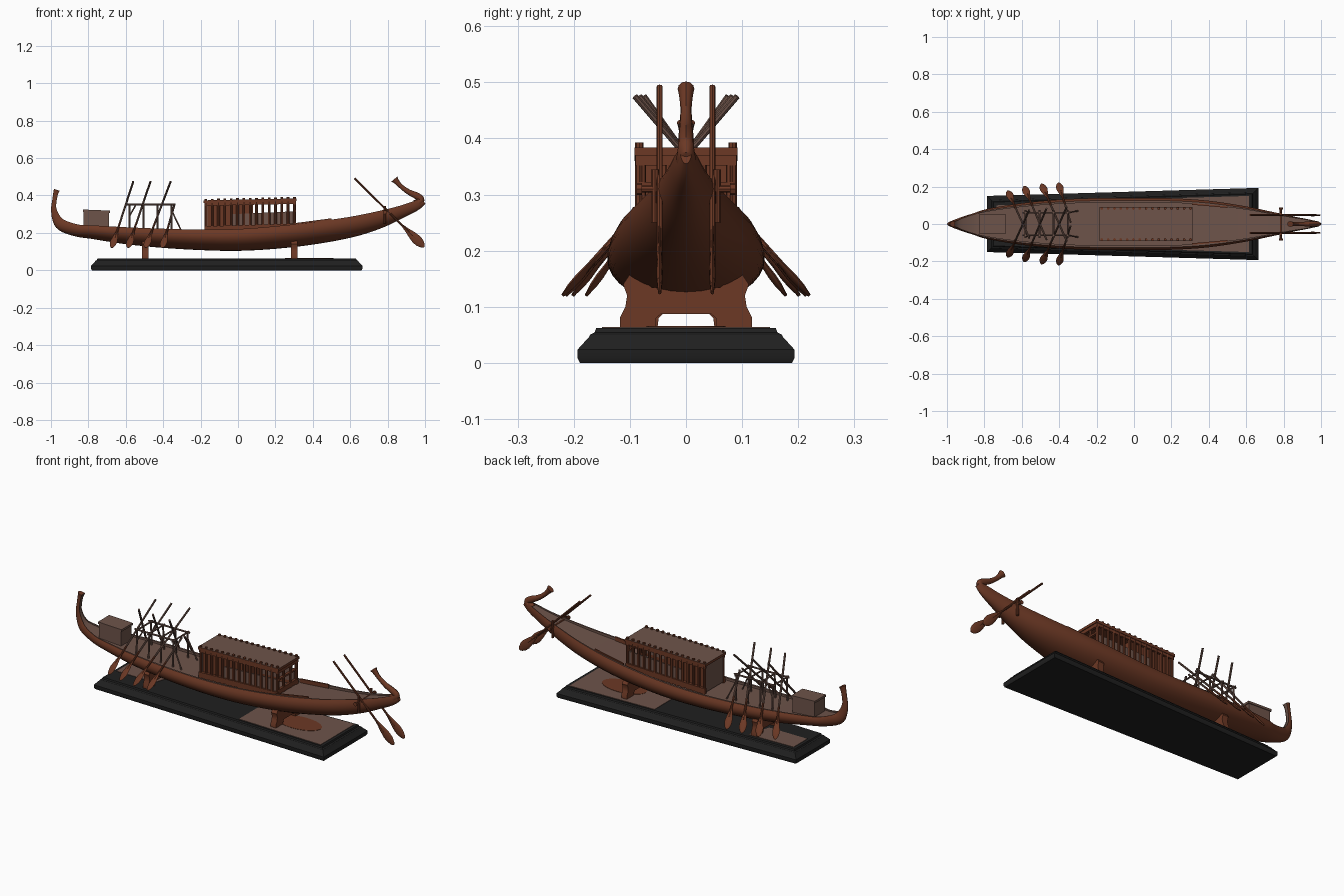
import bpy, bmesh, math
from mathutils import Vector as V

if "Cube" in bpy.data.objects:
    bpy.data.objects.remove(bpy.data.objects["Cube"])


def material(name, rgb):
    m = bpy.data.materials.new(name)
    m.diffuse_color = (*rgb, 1)
    m.use_nodes = True
    m.node_tree.nodes["Principled BSDF"].inputs["Base Color"].default_value = m.diffuse_color
    return m


RED = material("red brown wood", (0.150, 0.040, 0.018))
GREY = material("grey brown wood", (0.155, 0.088, 0.068))
BLACK = material("black base", (0.014, 0.014, 0.014))


def finish(name, bm, *mats):
    bmesh.ops.recalc_face_normals(bm, faces=bm.faces)
    me = bpy.data.meshes.new(name)
    for f in bm.faces:
        f.smooth = True
    bm.to_mesh(me)
    bm.free()
    for m in mats:
        me.materials.append(m)
    me.set_sharp_from_angle(angle=math.radians(35))
    ob = bpy.data.objects.new(name, me)
    bpy.context.collection.objects.link(ob)
    return ob


def loft(bm, rings, mat=lambda k: 0):
    """Join closed rings of points and cap both ends; mat picks a material per strip."""
    vs = [[bm.verts.new(p) for p in r] for r in rings]
    n = len(vs[0])
    for a, b in zip(vs, vs[1:]):
        for k in range(n):
            f = bm.faces.new((a[k], a[(k + 1) % n], b[(k + 1) % n], b[k]))
            f.material_index = mat(k)
    bm.faces.new(vs[0])
    bm.faces.new(vs[-1])


def box(bm, x0, x1, y0, y1, z0, z1, rise=0.0):
    loft(bm, [[(x, y0, z0 + d), (x, y1, z0 + d), (x, y1, z1 + d), (x, y0, z1 + d)]
              for x, d in ((x0, 0), (x1, rise))])


def rod(bm, p, q, r, n=8):
    p, q = V(p), V(q)
    d = (q - p).normalized()
    u = d.cross(V((0, 1, 0)) if abs(d.y) < .9 else V((1, 0, 0))).normalized()
    w = d.cross(u)
    loft(bm, [[c + (u * math.cos(a) + w * math.sin(a)) * r
               for a in (2 * math.pi * k / n for k in range(n))] for c in (p, q)])


def blade(bm, tip, top, length, half, thick, wide):
    """Leaf-shaped blade from the tip up the pole."""
    tip = V(tip)
    d = (V(top) - tip).normalized()
    t = d.cross(V(wide)).normalized()
    w = t.cross(d)
    prof = [(0, .15), (.06, .55), (.2, .9), (.35, 1), (.55, .8), (.8, .42), (1, .22)]
    loft(bm, [[tip + d * length * s + w * half * k * math.cos(a) + t * thick * max(k, .5) * math.sin(a)
               for a in (2 * math.pi * j / 10 for j in range(10))] for s, k in prof])


def smooth_path(pts, sub=4):
    """Catmull-Rom through tuples."""
    out = []
    for i in range(len(pts) - 1):
        a, b, c, d = (pts[max(0, min(len(pts) - 1, i + j))] for j in (-1, 0, 1, 2))
        for s in range(sub):
            t = s / sub
            out.append(tuple(.5 * (2 * q + (r - p) * t + (2 * p - 5 * q + 4 * r - e) * t * t
                                   + (3 * q - p - 3 * r + e) * t ** 3) for p, q, r, e in zip(a, b, c, d)))
    return out + [pts[-1]]


def frames(path):
    for i, (x, z, h, w) in enumerate(path):
        a, b = path[max(i - 1, 0)], path[min(i + 1, len(path) - 1)]
        t = V((b[0] - a[0], 0, b[1] - a[1])).normalized()
        yield V((x, 0, z)), V((-t.z, 0, t.x)), h, w


# Hull with upswept bow post: centre x, centre z, height, half width
bow = [(-.969, .430, .032, .016), (-.975, .41, .026, .012), (-.982, .37, .024, .011),
       (-.985, .33, .028, .012), (-.972, .28, .045, .018), (-.94, .24, .062, .032)]
body = [(-.86, .245, .18, .058), (-.78, .24, .168, .082), (-.6, .23, .14, .112), (-.4, .222, .12, .131),
        (-.2, .217, .108, .139), (0, .22, .104, .14), (.2, .235, .115, .138), (.4, .257, .138, .125),
        (.6, .285, .175, .095), (.75, .315, .222, .064), (.87, .345, .277, .038), (.95, .372, .318, .022),
        (.992, .388, .352, .01)]
stations = smooth_path(bow + [(x, (t + b) / 2, t - b, w) for x, t, b, w in body])
N = 20
rings = []
for c, up, h, w in frames(stations):
    R = h / 1.43
    ring = []
    for k in range(N + 1):
        a = -.45 + (math.pi + .9) * k / N
        ring.append(c + V((0, w * math.cos(a), 0)) + up * (R - h / 2 - R * math.sin(a)))
    for s, drop in ((-.82, 0), (-.82, .12), (.82, .12), (.82, 0)):
        ring.append(c + V((0, s * w, 0)) + up * (h / 2 - drop * h))
    rings.append(ring)
bm = bmesh.new()
loft(bm, rings, lambda k: 0 if k < N else 1)
finish("hull", bm, RED, GREY)


def deck(x):
    for a, b in zip(body, body[1:]):
        if a[0] <= x <= b[0]:
            return a[1] + (b[1] - a[1]) * (x - a[0]) / (b[0] - a[0]) - .012
    return .23


# Curled stern post with flared end
post = smooth_path([(.95, .352, .05, .02), (.98, .378, .035, .015), (.955, .398, .036, .014),
                    (.91, .420, .028, .012), (.87, .450, .024, .010), (.848, .474, .03, .012),
                    (.836, .488, .042, .015)])
bm = bmesh.new()
loft(bm, [[c + V((0, w * math.cos(a), 0)) + up * (h / 2 * math.sin(a))
           for a in (2 * math.pi * k / 12 for k in range(12))] for c, up, h, w in frames(post)])
finish("stern_post", bm, RED)

# Tapered, stepped base
bm = bmesh.new()
loft(bm, [[(-.785 + d, -.15 + d, z), (.665 - d, -.193 + d, z), (.665 - d, .193 - d, z), (-.785 + d, .15 - d, z)]
          for z, d in ((0, .004), (.008, 0), (.024, 0), (.046, .02), (.05, .022), (.054, .03), (.062, .033))])
finish("base", bm, BLACK)
bm = bmesh.new()
for pts in (((.1, -.135), (.615, -.15), (.615, .15), (.1, .135)),
            ((-.735, -.02), (-.5, -.02), (-.46, .108), (-.735, .1))):
    loft(bm, [[(x, y, z) for x, y in pts] for z in (.06, .064)])
finish("base_top_panels", bm, GREY)
bm = bmesh.new()
loft(bm, [[(.38 + .13 * math.cos(a), .07 * math.sin(a), z)
           for a in (2 * math.pi * k / 24 for k in range(24))] for z in (.062, .0655)])
finish("base_top_oval", bm, RED)

# Two cradle stands
half = [(.045, .087), (.053, .08), (.055, .064), (.118, .064), (.118, .08), (.108, .1), (.105, .12),
        (.112, .14), (.1, .158), (.09, .155), (.06, .134)]
prof = half + [(-y, z) for y, z in reversed(half)]
for name, cx, s in (("bow_stand", -.495, .92), ("stern_stand", .30, 1)):
    bm = bmesh.new()
    loft(bm, [[(x, y * s, z) for y, z in prof] for x in (cx - .017, cx + .017)])
    finish(name, bm, RED)

# Bow chest
bm = bmesh.new()
box(bm, -.825, -.69, -.046, .046, .215, .315)
box(bm, -.83, -.685, -.05, .05, .313, .325, -.006)
finish("bow_chest", bm, GREY)

# Cabin: room, columns, sills, roof and porch
bm = bmesh.new()
box(bm, -.165, .08, -.076, .076, .2, .362)
for s in (-1, 1):
    for k in range(15):
        x = -.172 + k * .474 / 14
        rod(bm, (x, s * .083, deck(x) - .01), (x, s * .083, .381 + .012 * (x + .18) / .49), .0075)
    box(bm, -.18, .31, s * .083 - .008, s * .083 + .008, .205, .235, .015)
    box(bm, -.18, .31, s * .083 - .006, s * .083 + .006, .345, .362, .01)
    for y in (.03, .078):
        rod(bm, (.302, s * y, .23), (.302, s * y, .372), .007)
box(bm, .296, .31, -.085, .085, .236, .262)
box(bm, .296, .31, -.085, .085, .312, .322)
box(bm, .296, .31, -.09, .09, .352, .372)
finish("cabin_frame", bm, RED)
bm = bmesh.new()
for s in (-1, 1):
    box(bm, -.03, .295, s * .078 - .004, s * .078 + .004, .23, .30, .015)
box(bm, -.176, -.164, -.08, .08, .21, .363)
finish("cabin_panels", bm, GREY)
bm = bmesh.new()
box(bm, -.184, .314, -.092, .092, .36, .374, .01)
for f in bm.faces:
    f.normal_update()
    f.material_index = 1 if abs(f.normal.z) > .9 and f.calc_center_median().z > .37 else 0
finish("cabin_roof", bm, RED, GREY)

# Side rails behind the cabin
bm = bmesh.new()
for s in (-1, 1):
    loft(bm, [[(x, s * (y + d), z + e) for d, e in ((-.004, -.02), (.004, -.02), (.004, .006), (-.004, .006))]
              for x, y, z in ((.31, .107, .247), (.5, .09, .272))])
finish("deck_rails", bm, RED)

# Rowing oars: poles cross over the deck, four blades each side
poles, blades = bmesh.new(), bmesh.new()
rows = ((-.675, .178, .115), (-.588, .202, .12), (-.495, .214, .135), (-.405, .22, .1))
for i, (x, y, dx) in enumerate(rows):
    for s in (-1, 1):
        tip = V((x, s * y, .12))
        top = V((x + dx, -s * (.075 + .008 * i), .475))
        if i == 3:
            top = tip.lerp(top, .66)
        rod(poles, tip.lerp(top, .38 if i < 3 else .55), top, .0055)
        rod(blades, tip.lerp(top, .15), tip.lerp(top, .38 if i < 3 else .55), .0055)
        blade(blades, tip, top, .125, .02, .006, (1, 0, .3))
finish("oar_poles", poles, GREY)
finish("oar_blades", blades, RED)

# Oar support frame
bm = bmesh.new()
xs = (-.58, -.505, -.43, -.355)
for s in (-1, 1):
    rod(bm, (-.595, s * .06, .352), (-.34, s * .06, .352), .005)
    for x in xs:
        rod(bm, (x, s * .068, deck(x) - .01), (x, s * .06, .357), .005)
    rod(bm, (-.355, s * .06, .32), (-.30, s * .07, .205), .004)
    rod(bm, (-.58, s * .066, .29), (-.545, s * .06, .352), .004)
for x in xs:
    rod(bm, (x, -.075, .35), (x, .075, .35), .0045)
finish("oar_frame", bm, GREY)

# Pair of steering oars with crossbar and uprights
bm = bmesh.new()
for s in (-1, 1):
    tip, top = V((.995, s * .047, .125)), V((.622, s * .047, .492))
    rod(bm, tip.lerp(top, .1), top, .0055)
    blade(bm, tip, top, .165, .026, .006, (1, 0, 1))
    rod(bm, (.785, s * .055, .25), (.785, s * .055, .345), .007)
    rod(bm, (.785, s * .078, .31), (.785, s * .088, .31), .011)
rod(bm, (.785, -.085, .31), (.785, .085, .31), .006)
finish("steering_oars", bm, RED)
